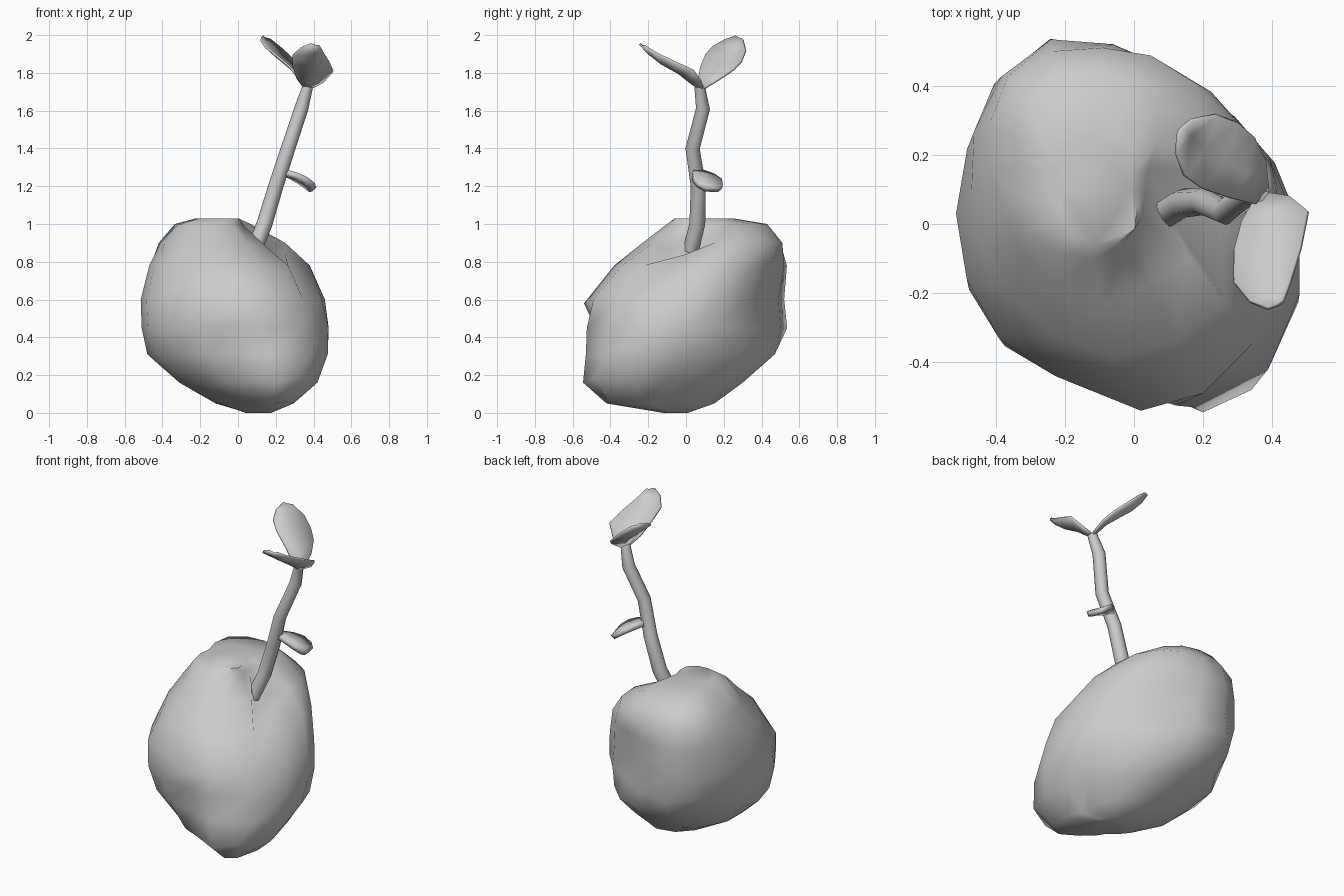
import bpy, math
from mathutils import Vector


def make_object(name, verts, faces, angle=60):
    mesh = bpy.data.meshes.new(name)
    mesh.from_pydata([tuple(v) for v in verts], [], faces)
    mesh.update()
    ob = bpy.data.objects.new(name, mesh)
    bpy.context.collection.objects.link(ob)
    bpy.ops.object.select_all(action='DESELECT')
    ob.select_set(True)
    bpy.context.view_layer.objects.active = ob
    bpy.ops.object.shade_smooth_by_angle(angle=math.radians(angle))
    return ob


def loft(name, rings):
    # skin a stack of closed rings and cap both ends
    n = len(rings[0])
    verts = [p for r in rings for p in r]
    faces = [(k * n + i, k * n + (i + 1) % n, (k + 1) * n + (i + 1) % n, (k + 1) * n + i)
             for k in range(len(rings) - 1) for i in range(n)]
    faces.append(tuple(reversed(range(n))))
    faces.append(tuple(range(len(verts) - n, len(verts))))
    return make_object(name, verts, faces)


# Lumpy fruit body: height, centre, radii towards E NE N NW W SW S SE
levels = [
    (0.00, 0.12, -0.05, (.05, .05, .06, .07, .08, .07, .07, .07)),
    (0.05, 0.10, -0.15, (.16, .20, .30, .27, .20, .14, .21, .26)),
    (0.16, 0.05, -0.12, (.33, .34, .42, .41, .36, .30, .36, .46)),
    (0.31, 0.00, -0.03, (.46, .43, .50, .48, .48, .45, .43, .55)),
    (0.45, -0.02, 0.00, (.50, .44, .50, .52, .49, .50, .47, .56)),
    (0.60, -0.03, 0.03, (.49, .42, .46, .53, .485, .51, .56, .53)),
    (0.78, -0.06, 0.10, (.44, .40, .42, .46, .41, .43, .48, .46)),
    (0.90, -0.09, 0.15, (.34, .37, .36, .39, .32, .33, .38, .32)),
    (1.00, -0.12, 0.16, (.16, .25, .27, .28, .19, .25, .26, .20)),
    (1.03, -0.11, 0.10, (.10, .15, .15, .15, .10, .13, .16, .16)),
]
# in-between radii (level, side): back bumps and hollows
lumps = {(3, 5): .54, (4, 5): .58, (5, 5): .53, (6, 5): .47, (4, 3): .43, (5, 3): .39,
         (6, 3): .385, (4, 7): .50, (5, 7): .49, (5, 11): .51, (3, 11): .44, (4, 11): .48}
# points that shape the stem dimple and the front lower ridge
pins = {(7, 15): (.09, .04, .84), (6, 15): (.25, .0, .84), (8, 15): (.03, .08, .99),
        (7, 14): (.16, -.09, .87),
        (1, 13): (.20, -.42, .05), (1, 14): (.27, -.40, .06),
        (2, 12): (.05, -.48, .17), (2, 13): (.20, -.545, .16), (2, 14): (.34, -.48, .19),
        (3, 12): (.01, -.47, .31), (3, 13): (.17, -.53, .31),
        (4, 12): (-.03, -.48, .45), (4, 13): (.12, -.525, .45), (4, 14): (.35, -.41, .45),
        (5, 12): (.02, -.54, .58), (5, 13): (.2, -.49, .6)}
rings = []
for k, (z, cx, cy, rad) in enumerate(levels):
    ring = []
    for i in range(16):
        j = i // 2
        r = rad[j]
        if i % 2:
            r = (9 * (rad[j] + rad[(j + 1) % 8]) - rad[j - 1] - rad[(j + 2) % 8]) / 16
            r = lumps.get((k, i), r)
        a = i * math.pi / 8
        p = (cx + r * math.cos(a), cy + r * math.sin(a), z)
        ring.append(Vector(pins.get((k, i), p)))
    rings.append(ring)
loft("fruit_body", rings)

# Bent stem
path = [(.085, .025, .86), (.14, .06, 1.0), (.20, .065, 1.2), (.265, .035, 1.4),
        (.335, .09, 1.61), (.37, .072, 1.73)]
path = [Vector(p) for p in path]
radii = [.042, .042, .04, .038, .037, .028]
rings = []
for k, p in enumerate(path):
    t = (path[min(k + 1, len(path) - 1)] - path[max(k - 1, 0)]).normalized()
    u = Vector((0, 1, 0)).cross(t).normalized()
    v = t.cross(u)
    rings.append([p + radii[k] * (u * math.cos(a) + v * math.sin(a))
                  for a in (i * math.pi / 4 for i in range(8))])
loft("stem", rings)


def leaf(name, rib, widths, side, fold, thick):
    # three-row strip along the midrib, folded slightly, then thickened
    side = Vector(side).normalized()
    rib = [Vector(p) for p in rib]
    up = side.cross(rib[-1] - rib[0]).normalized()
    if up.z < 0:
        up = -up
    verts, faces = [], []
    for p, (left, right) in zip(rib, widths):
        verts += [p - side * left + up * fold * left, p,
                  p + side * right + up * fold * right]
    for k in range(len(rib) - 1):
        for c in (0, 1):
            a = k * 3 + c
            faces.append((a, a + 1, a + 4, a + 3))
    ob = make_object(name, verts, faces, 40)
    mod = ob.modifiers.new("thickness", 'SOLIDIFY')
    mod.thickness = thick
    mod.offset = 0


# Two leaves at the tip of the stem
leaf("front_leaf",
     [(.37, .07, 1.72), (.385, .03, 1.745), (.40, -.04, 1.80), (.40, -.13, 1.85),
      (.41, -.20, 1.905), (.415, -.235, 1.943)],
     [(.03, .03), (.08, .08), (.12, .125), (.12, .10), (.08, .05), (.03, .02)],
     (.86, .45, -.12), .28, .012)
leaf("back_leaf",
     [(.365, .08, 1.725), (.325, .14, 1.785), (.26, .185, 1.84), (.205, .22, 1.885),
      (.16, .255, 1.94), (.14, .28, 1.985)],
     [(.03, .03), (.09, .07), (.115, .11), (.11, .12), (.07, .10), (.02, .035)],
     (.62, .62, -.32), .2, .012)

# Small leaf halfway up the stem
leaf("side_leaf",
     [(.235, .065, 1.275), (.29, .09, 1.255), (.34, .11, 1.23), (.38, .125, 1.20),
      (.395, .135, 1.18)],
     [(.025, .025), (.06, .06), (.075, .08), (.065, .07), (.035, .04)],
     (-.25, .95, -.05), .03, .03)
